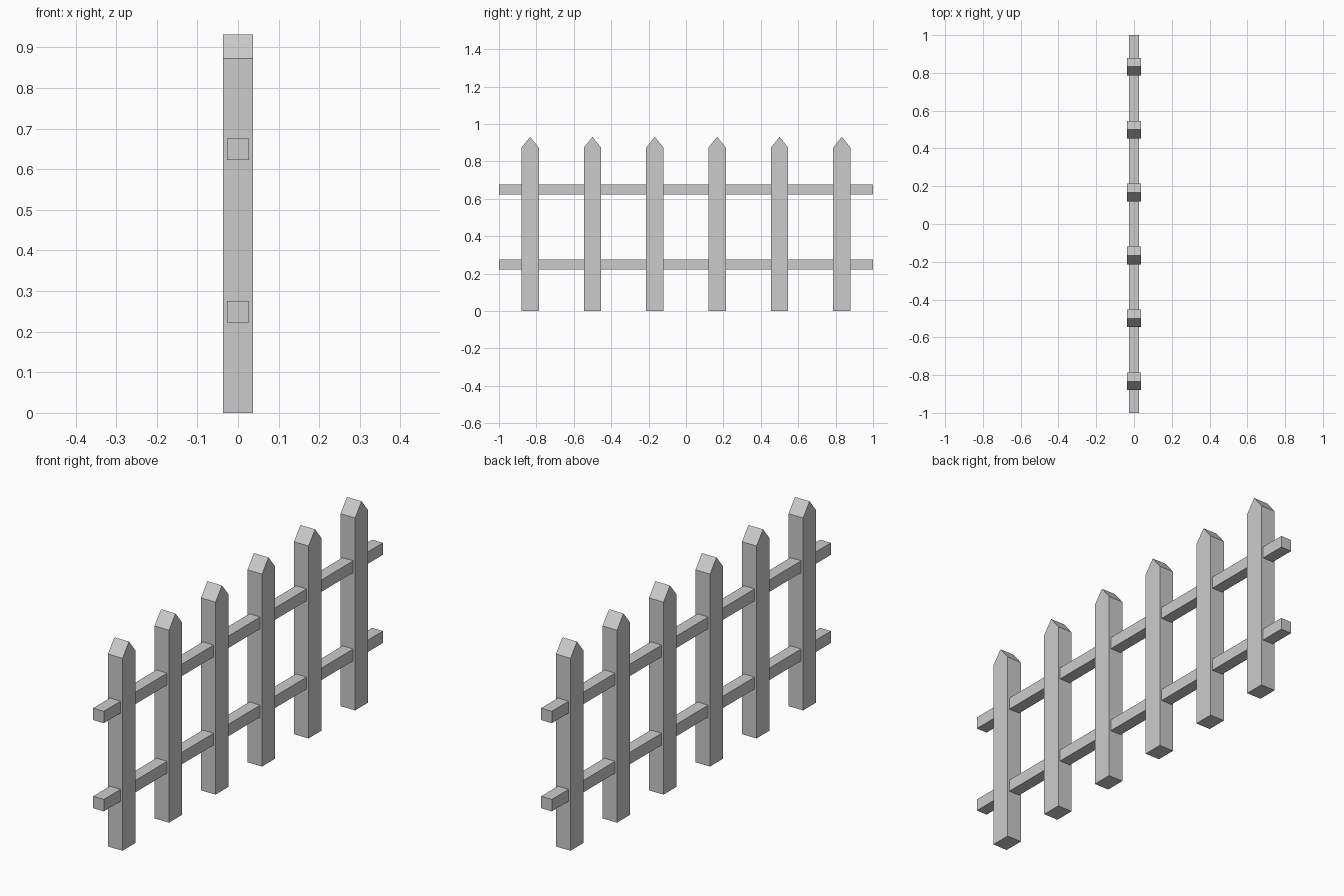
import bpy
import bmesh

cube = bpy.data.objects.get("Cube")
if cube:
    bpy.data.objects.remove(cube, do_unlink=True)

# One plain grey for the whole fence
GREY = (0.6, 0.6, 0.6, 1.0)
grey = bpy.data.materials.new("plain_grey")
grey.use_nodes = True
grey.diffuse_color = GREY
grey.node_tree.nodes["Principled BSDF"].inputs["Base Color"].default_value = GREY


def extrude_profile(name, profile, half_x):
    """Extrude a y/z outline through x into a solid board."""
    bm = bmesh.new()
    face = bm.faces.new([bm.verts.new((-half_x, y, z)) for y, z in profile])
    moved = bmesh.ops.extrude_face_region(bm, geom=[face])["geom"]
    verts = [v for v in moved if isinstance(v, bmesh.types.BMVert)]
    bmesh.ops.translate(bm, verts=verts, vec=(2 * half_x, 0, 0))
    bmesh.ops.recalc_face_normals(bm, faces=bm.faces)
    mesh = bpy.data.meshes.new(name)
    bm.to_mesh(mesh)
    bm.free()
    mesh.materials.append(grey)
    obj = bpy.data.objects.new(name, mesh)
    bpy.context.collection.objects.link(obj)
    return obj


# Pointed pickets, evenly spaced along the fence
HALF_W, SHOULDER, TIP = 0.0465, 0.873, 0.931
picket_outline = [(-HALF_W, 0), (HALF_W, 0), (HALF_W, SHOULDER),
                  (0, TIP), (-HALF_W, SHOULDER)]
COUNT = 6
for i in range(COUNT):
    picket = extrude_profile(f"picket_{i + 1}", picket_outline, 0.0365)
    picket.location.y = (i - (COUNT - 1) / 2) / 3

# Two rails running through the pickets
RAIL = 0.027
rail_outline = [(-1, -RAIL), (1, -RAIL), (1, RAIL), (-1, RAIL)]
for name, height in (("lower_rail", 0.249), ("upper_rail", 0.649)):
    rail = extrude_profile(name, rail_outline, RAIL)
    rail.location.z = height
